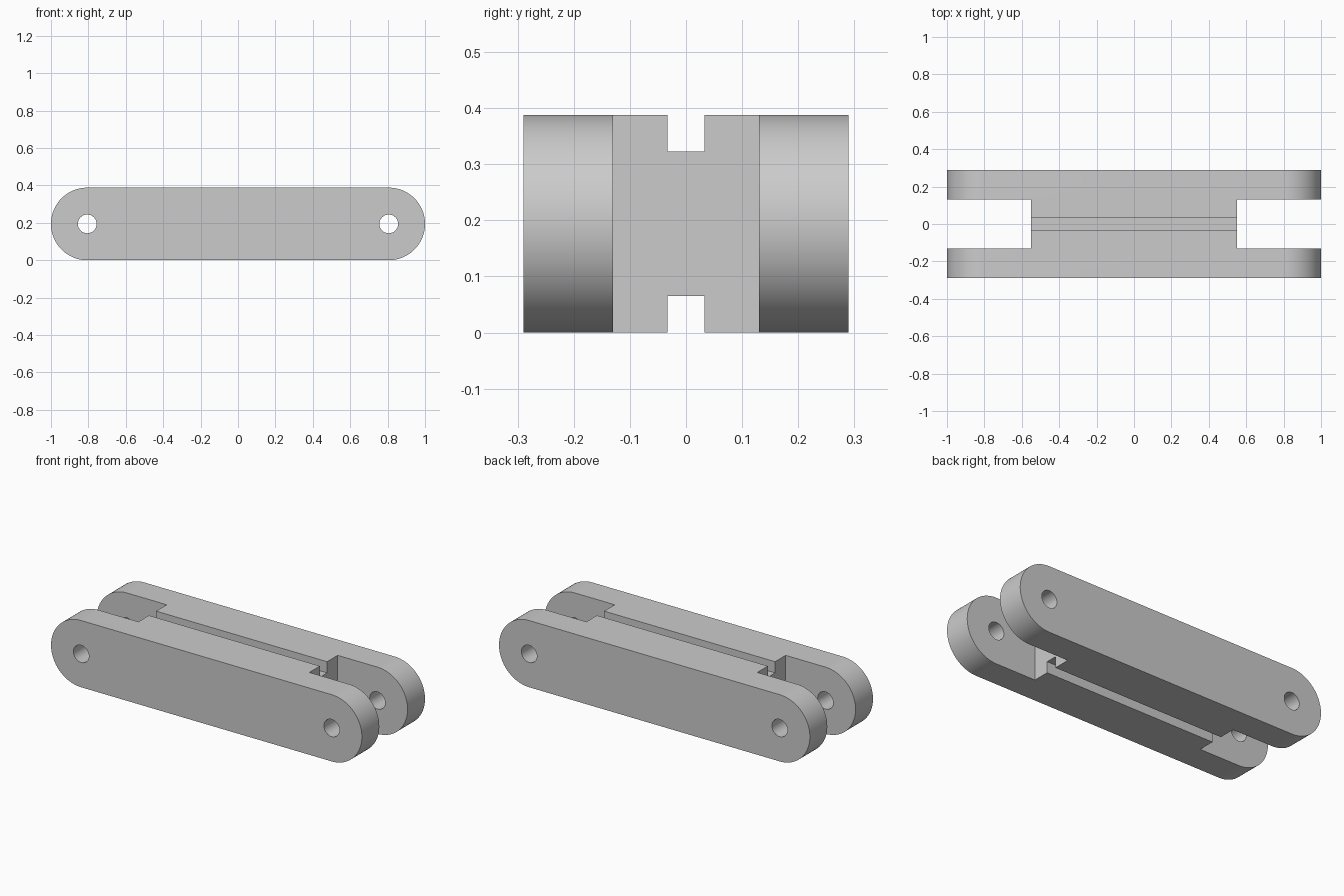
import bpy, bmesh
from math import pi, cos, sin, radians

if "Cube" in bpy.data.objects:
    bpy.data.objects.remove(bpy.data.objects["Cube"], do_unlink=True)

RADIUS = 0.194       # rounded end radius, half the height
PIN_X = 1 - RADIUS   # pin hole centres
HALF_DEPTH = 0.29
SEGMENTS = 48

grey = bpy.data.materials.new("plain_grey")
grey.use_nodes = True
colour = (0.6, 0.6, 0.6, 1)
grey.diffuse_color = colour
grey.node_tree.nodes["Principled BSDF"].inputs["Base Color"].default_value = colour


def extrude_profile(name, points, half_depth):
    """Extrude an (x, z) outline symmetrically along y."""
    bm = bmesh.new()
    face = bm.faces.new([bm.verts.new((x, -half_depth, z)) for x, z in points])
    grown = bmesh.ops.extrude_face_region(bm, geom=[face])["geom"]
    moved = [v for v in grown if isinstance(v, bmesh.types.BMVert)]
    bmesh.ops.translate(bm, verts=moved, vec=(0, 2 * half_depth, 0))
    bmesh.ops.recalc_face_normals(bm, faces=bm.faces)
    mesh = bpy.data.meshes.new(name)
    bm.to_mesh(mesh)
    bm.free()
    mesh.materials.append(grey)
    obj = bpy.data.objects.new(name, mesh)
    bpy.context.collection.objects.link(obj)
    return obj


def arc(x, radius, start, sweep, steps):
    return [(x + radius * cos(start + sweep * i / steps),
             RADIUS + radius * sin(start + sweep * i / steps)) for i in range(steps + 1)]


def box(name, x, z, half_x, half_z, half_y):
    outline = [(x - half_x, z - half_z), (x + half_x, z - half_z),
               (x + half_x, z + half_z), (x - half_x, z + half_z)]
    return extrude_profile(name, outline, half_y)


# Round-ended link body
outline = arc(PIN_X, RADIUS, -pi / 2, pi, SEGMENTS) + arc(-PIN_X, RADIUS, pi / 2, pi, SEGMENTS)
body = extrude_profile("link_body", outline, HALF_DEPTH)

# Fork slots and pin holes at both ends
cutters = []
for side, label in ((1, "left"), (-1, "right")):
    cutters.append(box(label + "_fork_slot", side * 0.85, RADIUS, 0.3, 0.4, 0.13))
    cutters.append(extrude_profile(label + "_pin_hole",
                                   arc(side * PIN_X, 0.05, 0, 2 * pi, SEGMENTS)[:-1], 0.5))

# Long grooves along the top and bottom
for z, label in ((2 * RADIUS, "top"), (0, "bottom")):
    cutters.append(box(label + "_groove", 0, z, 0.7, 0.065, 0.033))

bpy.context.view_layer.objects.active = body
body.select_set(True)
for cutter in cutters:
    cut = body.modifiers.new(cutter.name, "BOOLEAN")
    cut.operation = "DIFFERENCE"
    cut.solver = "EXACT"
    cut.object = cutter
    bpy.ops.object.modifier_apply(modifier=cut.name)
    bpy.data.objects.remove(cutter, do_unlink=True)

# Smooth round ends and holes, sharp edges elsewhere
bpy.ops.object.shade_smooth_by_angle(angle=radians(30))
